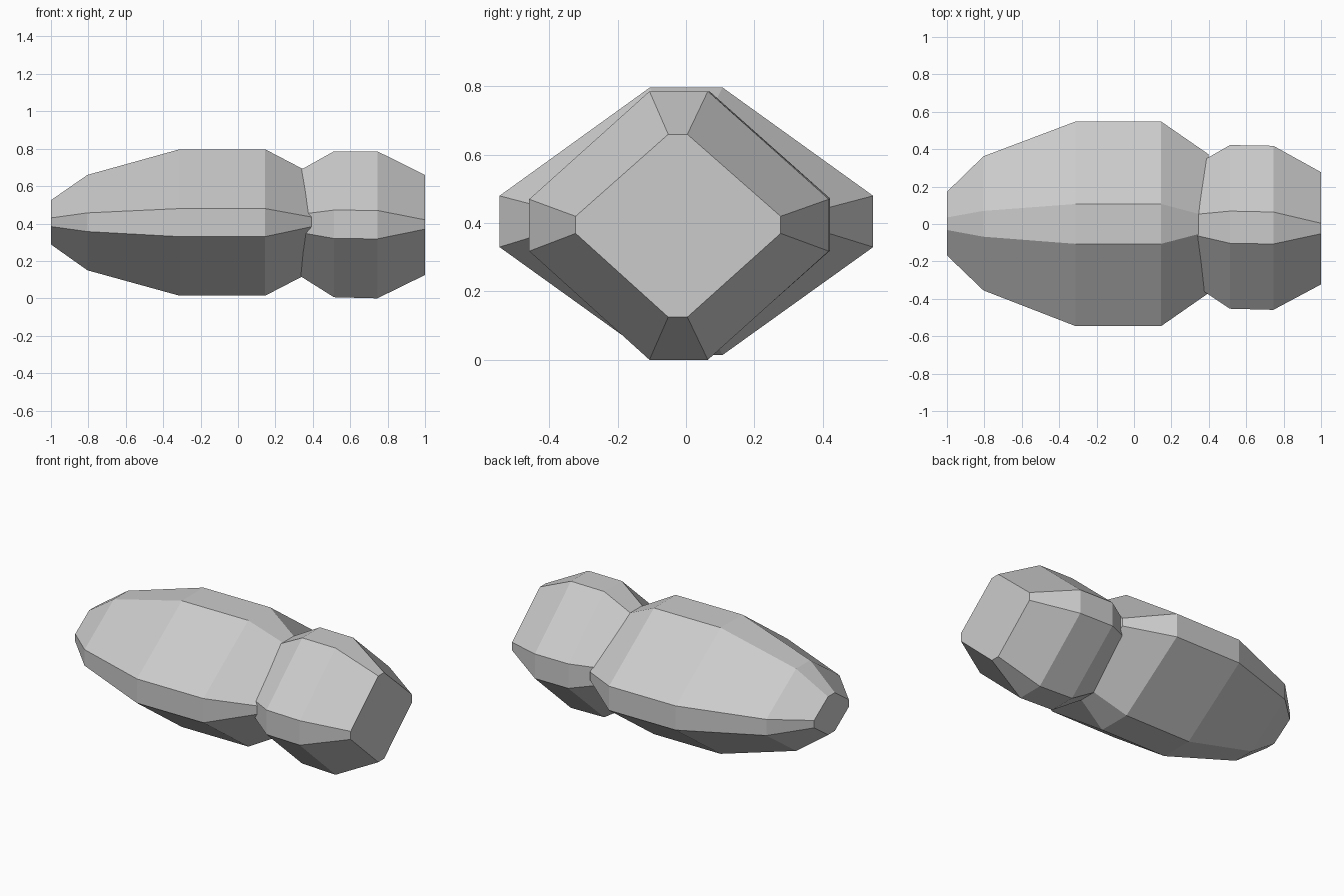
import bpy


def loft(name, sections):
    """Skin eight-sided sections: x, y min/max, top flat y min/max,
    z min/max, side flat z min/max."""
    verts, faces = [], []
    for x, y0, y1, t0, t1, z0, z1, s0, s1 in sections:
        ring = [(y1, s0), (y1, s1), (t1, z1), (t0, z1),
                (y0, s1), (y0, s0), (t0, z0), (t1, z0)]
        verts += [(x, y, z) for y, z in ring]
    last = 8 * (len(sections) - 1)
    for base in range(0, last, 8):
        for i in range(8):
            j = (i + 1) % 8
            faces.append((base + i, base + j, base + 8 + j, base + 8 + i))
    faces.append(tuple(reversed(range(8))))
    faces.append(tuple(range(last, last + 8)))
    mesh = bpy.data.meshes.new(name)
    mesh.from_pydata(verts, [], faces)
    mesh.update()
    obj = bpy.data.objects.new(name, mesh)
    bpy.context.collection.objects.link(obj)
    return obj


# Long tapering body
loft("large_body", [
    (-1.0, -0.168, 0.172, -0.032, 0.035, 0.288, 0.525, 0.384, 0.43),
    (-0.805, -0.355, 0.362, -0.068, 0.07, 0.15, 0.66, 0.357, 0.457),
    (-0.312, -0.546, 0.548, -0.106, 0.107, 0.014, 0.797, 0.33, 0.48),
    (0.145, -0.546, 0.548, -0.106, 0.107, 0.014, 0.797, 0.33, 0.48),
    (0.398, -0.37, 0.373, -0.04, 0.04, 0.145, 0.665, 0.384, 0.434),
])

# Short blunt end, overlapping the body
loft("small_body", [
    (0.26, -0.285, 0.277, -0.045, 0.045, 0.165, 0.645, 0.365, 0.44),
    (0.513, -0.453, 0.422, -0.103, 0.069, 0.006, 0.786, 0.32, 0.472),
    (0.745, -0.459, 0.418, -0.107, 0.064, 0.0, 0.786, 0.318, 0.47),
    (1.0, -0.323, 0.277, -0.052, 0.004, 0.125, 0.66, 0.37, 0.42),
])
